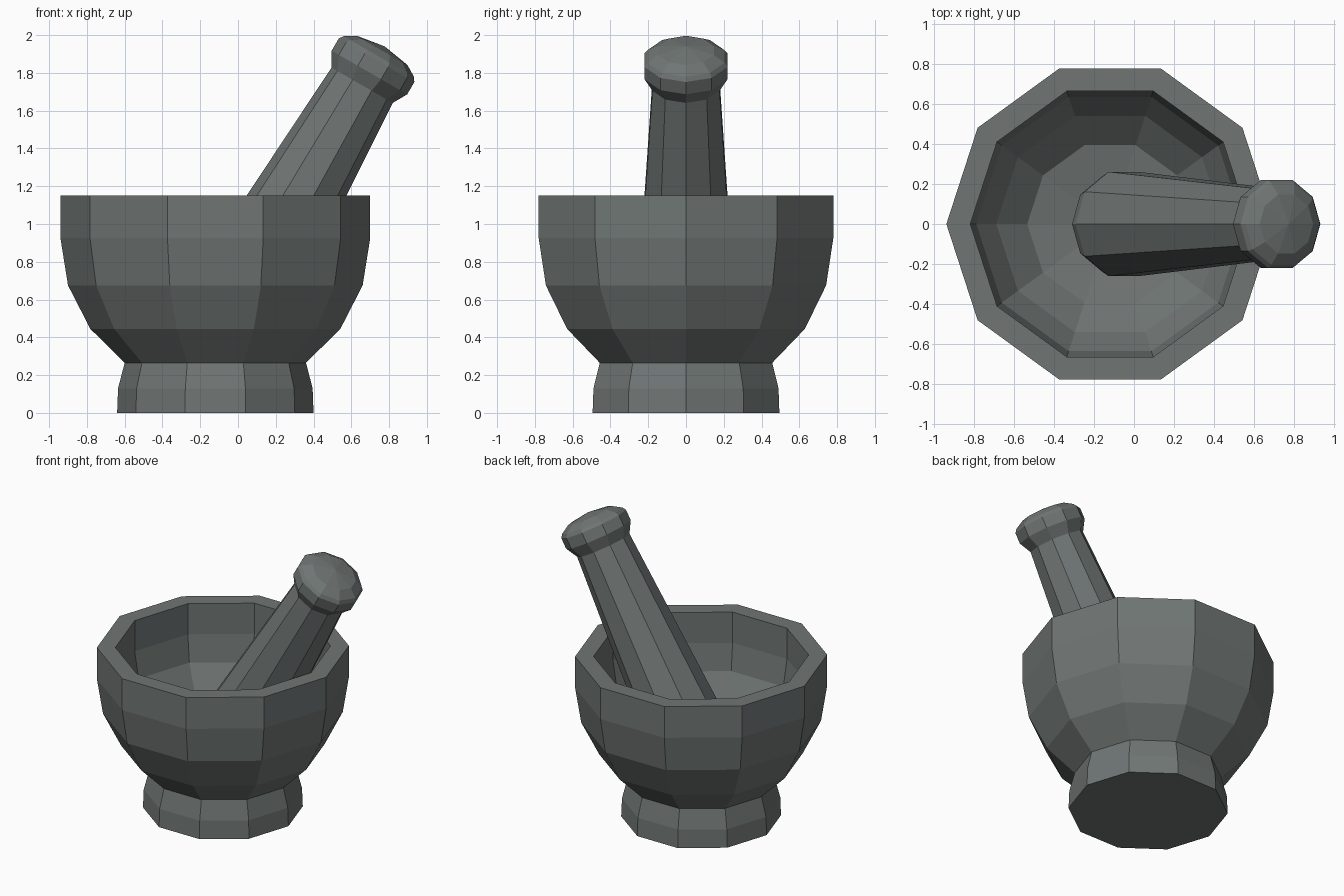
import bpy, bmesh, math
from mathutils import Matrix

if "Cube" in bpy.data.objects:
    bpy.data.objects.remove(bpy.data.objects["Cube"])

stone = bpy.data.materials.new("grey_stone")
stone.diffuse_color = (0.16, 0.18, 0.175, 1)
stone.use_nodes = True
stone.node_tree.nodes["Principled BSDF"].inputs["Base Color"].default_value = stone.diffuse_color
SIDES = 10


def lathe(name, profile, matrix):
    """Revolve (radius, height) points into a faceted solid; radius 0 is a pole."""
    bm = bmesh.new()
    rings = []
    for r, z in profile:
        n = 1 if r == 0 else SIDES
        rings.append([bm.verts.new((r * math.cos(2 * math.pi * i / SIDES),
                                    r * math.sin(2 * math.pi * i / SIDES), z))
                      for i in range(n)])
    for a, b in zip(rings, rings[1:]):
        for i in range(SIDES):
            j = (i + 1) % SIDES
            if len(a) == 1:
                bm.faces.new((a[0], b[j], b[i]))
            elif len(b) == 1:
                bm.faces.new((a[i], a[j], b[0]))
            else:
                bm.faces.new((a[i], a[j], b[j], b[i]))
    bmesh.ops.recalc_face_normals(bm, faces=bm.faces)
    mesh = bpy.data.meshes.new(name)
    bm.to_mesh(mesh)
    bm.free()
    mesh.transform(matrix)
    mesh.materials.append(stone)
    obj = bpy.data.objects.new(name, mesh)
    bpy.context.collection.objects.link(obj)
    return obj


# Mortar: foot, flared bowl, flat rim and hollow inside
lathe("mortar", [(0, 0), (0.52, 0), (0.515, 0.13), (0.48, 0.265),
                 (0.662, 0.445), (0.78, 0.675), (0.82, 0.925), (0.82, 1.15),
                 (0.70, 1.15), (0.70, 0.93), (0.67, 0.74), (0.57, 0.58),
                 (0.415, 0.44), (0, 0.36)],
      Matrix.Translation((-0.12, 0, 0)))

# Pestle: rounded grinding end, tapered shaft, domed knob, leaning to the right
lathe("pestle", [(0, -1.66), (0.17, -1.635), (0.25, -1.58), (0.275, -1.5),
                 (0.187, -0.078), (0.231, 0), (0.231, 0.075),
                 (0.215, 0.098), (0.155, 0.135), (0, 0.16)],
      Matrix.Translation((0.696, 0, 1.802)) @ Matrix.Rotation(math.radians(30), 4, 'Y'))
